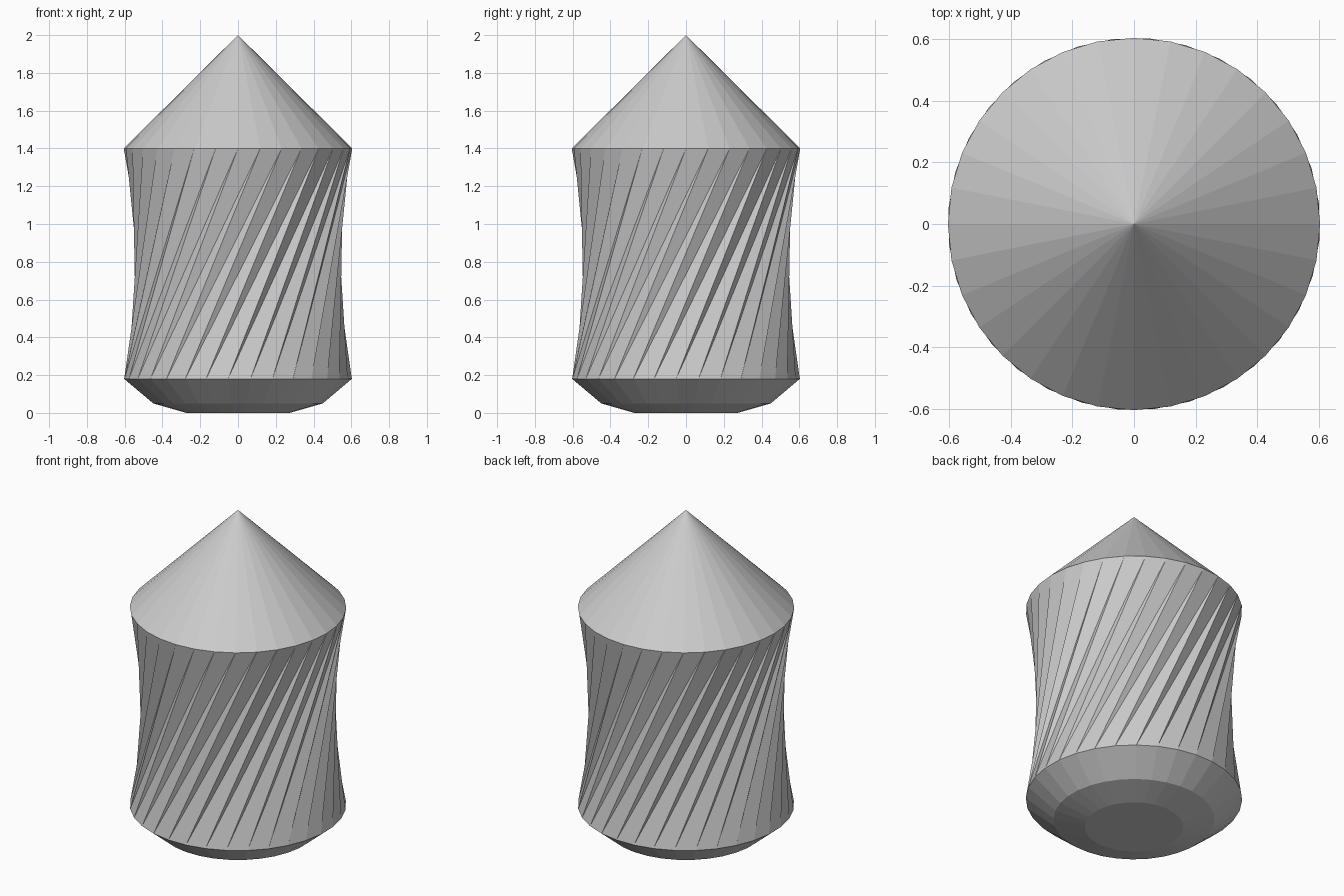
import bpy, bmesh
from math import sin, cos, radians, tau

if "Cube" in bpy.data.objects:
    bpy.data.objects.remove(bpy.data.objects["Cube"])

SIDES = 32
R = 0.605
TWIST = radians(50)   # rotation of upper rim against lower rim


def ring(bm, r, z, phase):
    return [bm.verts.new((r * cos(phase + tau * i / SIDES),
                          r * sin(phase + tau * i / SIDES), z))
            for i in range(SIDES)]


def pairs(a, b):
    for i in range(SIDES):
        j = (i + 1) % SIDES
        yield a[i], a[j], b[j], b[i]


bm = bmesh.new()

# Stepped foot
foot = [ring(bm, r, z, -TWIST)
        for r, z in ((0.275, 0.0), (0.45, 0.05), (R, 0.18))]
bm.faces.new(foot[0][::-1])
for low, high in zip(foot, foot[1:]):
    for quad in pairs(low, high):
        bm.faces.new(quad)

# Twisted, waisted wall: each panel folds along its long diagonal
rim = ring(bm, R, 1.4, 0)
for a, b, c, d in pairs(foot[-1], rim):
    bm.faces.new((a, b, c))
    bm.faces.new((a, c, d))

# Pointed cap
tip = bm.verts.new((0, 0, 2.0))
for i in range(SIDES):
    bm.faces.new((rim[i], rim[(i + 1) % SIDES], tip))

mesh = bpy.data.meshes.new("twisted_body")
bm.to_mesh(mesh)
bm.free()
bpy.context.collection.objects.link(bpy.data.objects.new("twisted_body", mesh))
